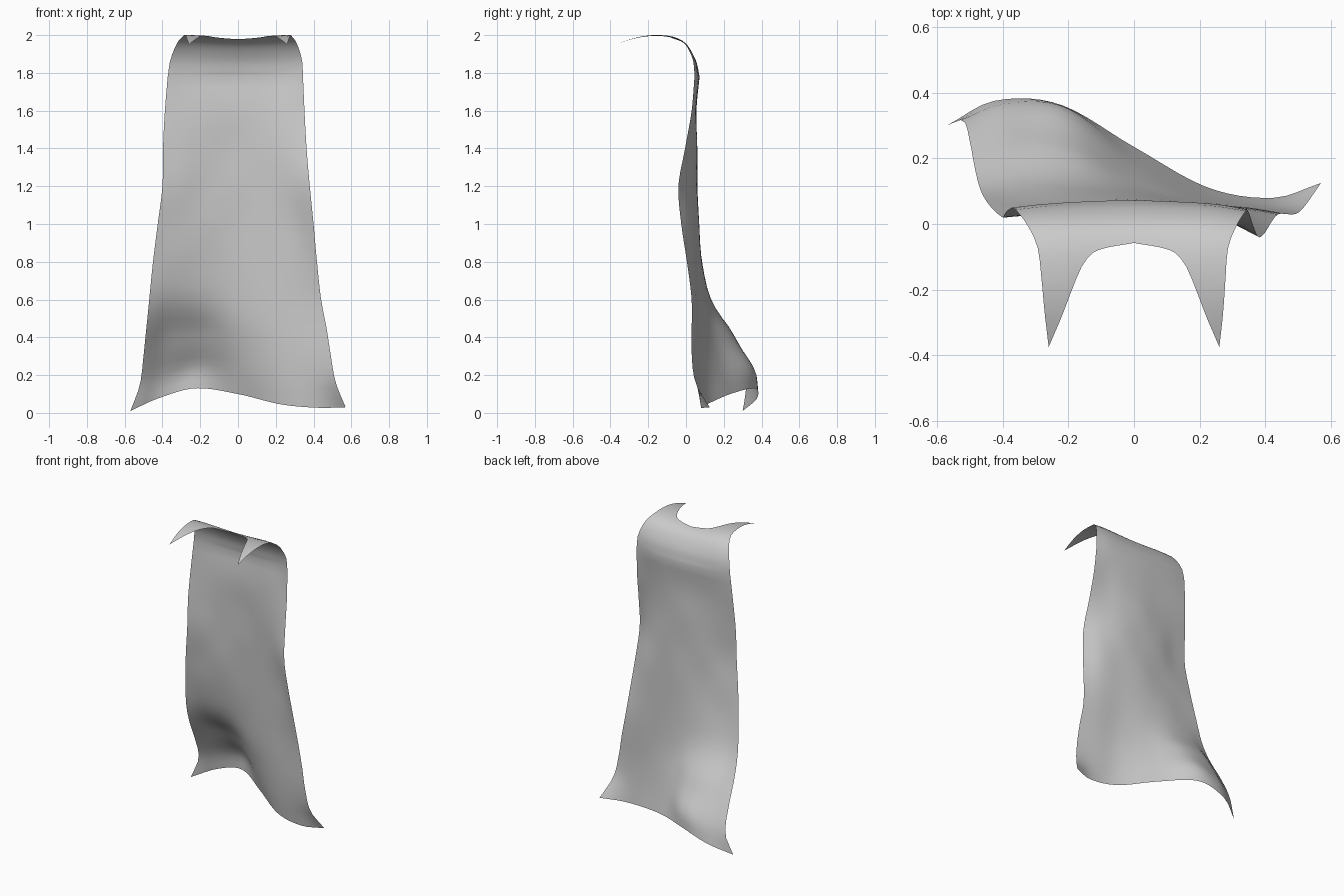
import bpy, bmesh

if "Cube" in bpy.data.objects:
    bpy.data.objects.remove(bpy.data.objects["Cube"])

# Smooth (Catmull-Rom style) interpolation of values over sorted knots
def curve(ks, vs, t):
    n = len(ks)
    t = min(max(t, ks[0]), ks[-1])
    i = max(j for j in range(n - 1) if ks[j] <= t)

    def slope(j):
        a, b = max(j - 1, 0), min(j + 1, n - 1)
        return (vs[b] - vs[a]) / (ks[b] - ks[a])
    h = ks[i + 1] - ks[i]
    f = (t - ks[i]) / h
    return ((2*f**3 - 3*f**2 + 1) * vs[i] + (f**3 - 2*f**2 + f) * h * slope(i)
            + (3*f**2 - 2*f**3) * vs[i + 1] + (f**3 - f**2) * h * slope(i + 1))

# Cloth body: side outlines and depth across the width at each height
Z = [0, .14, .3, .45, .6, .8, 1.0, 1.2, 1.4, 1.6, 1.78]
LEFT = [-.57, -.52, -.5, -.485, -.47, -.45, -.425, -.4, -.397, -.387, -.372]
RIGHT = [.57, .517, .49, .468, .44, .418, .4, .38, .363, .352, .344]
U = [-1, -.75, -.4, 0, .4, .75, 1]
DEPTH = [
    [.30, .375, .365, .235, .11, .08, .125],
    [.315, .36, .35, .20, .095, .06, .05],
    [.25, .29, .275, .16, .08, .05, .03],
    [.17, .22, .21, .125, .07, .05, .03],
    [.11, .13, .13, .10, .065, .05, .03],
    [.07, .075, .085, .08, .06, .04, .005],
    [.04, .05, .06, .07, .055, .03, -.025],
    [.02, .03, .055, .06, .05, .01, -.04],
    [.025, .035, .05, .06, .045, .015, -.005],
    [.04, .045, .05, .055, .05, .035, .03],
    [.05, .06, .068, .072, .068, .06, .045],
]
HEM = [.01, .075, .13, .10, .045, .027, .03]

# Shoulder roll: side profile, half width along it, and where the neckline cuts it
S = list(range(7))
ROLL_Y = [.06, .047, .0, -.07, -.17, -.27, -.375]
ROLL_Z = [1.78, 1.87, 1.955, 1.992, 2.0, 1.985, 1.95]
ROLL_W = [.358, .348, .318, .29, .28, .272, .26]
NECK_U = [0, .41, .56, .68, .81, 1]
NECK_S = [2.85, 3.15, 3.6, 4.3, 5.1, 6]


def body(u, z):
    y = curve(Z, [curve(U, row, u) for row in DEPTH], z)
    l, r = curve(Z, LEFT, z), curve(Z, RIGHT, z)
    lift = curve(U, HEM, u) * max(0, 1 - z / .5)
    return (l + (r - l) * (u + 1) / 2, y, z + lift)


def shoulder(u, t):
    s = t * curve(NECK_U, NECK_S, abs(u))
    fade = (1 - t) ** 2
    y = curve(S, ROLL_Y, s) + (curve(U, DEPTH[-1], u) - .06) * fade
    z = curve(S, ROLL_Z, s) - .01 * t * (1 - u * u) ** 2
    return (u * curve(S, ROLL_W, s) - .014 * fade, y, z)


COLS, BODY_ROWS, TOP_ROWS = 32, 32, 14
bm = bmesh.new()
rows = []
for j in range(BODY_ROWS + TOP_ROWS + 1):
    row = []
    for i in range(COLS + 1):
        u = 2 * i / COLS - 1
        if j <= BODY_ROWS:
            p = body(u, 1.78 * j / BODY_ROWS)
        else:
            p = shoulder(u, (j - BODY_ROWS) / TOP_ROWS)
        row.append(bm.verts.new(p))
    rows.append(row)
for a, b in zip(rows, rows[1:]):
    for i in range(COLS):
        f = bm.faces.new((a[i], b[i], b[i + 1], a[i + 1]))
        f.smooth = True
mesh = bpy.data.meshes.new("cape")
bm.to_mesh(mesh)
bm.free()
bpy.context.collection.objects.link(bpy.data.objects.new("cape", mesh))
